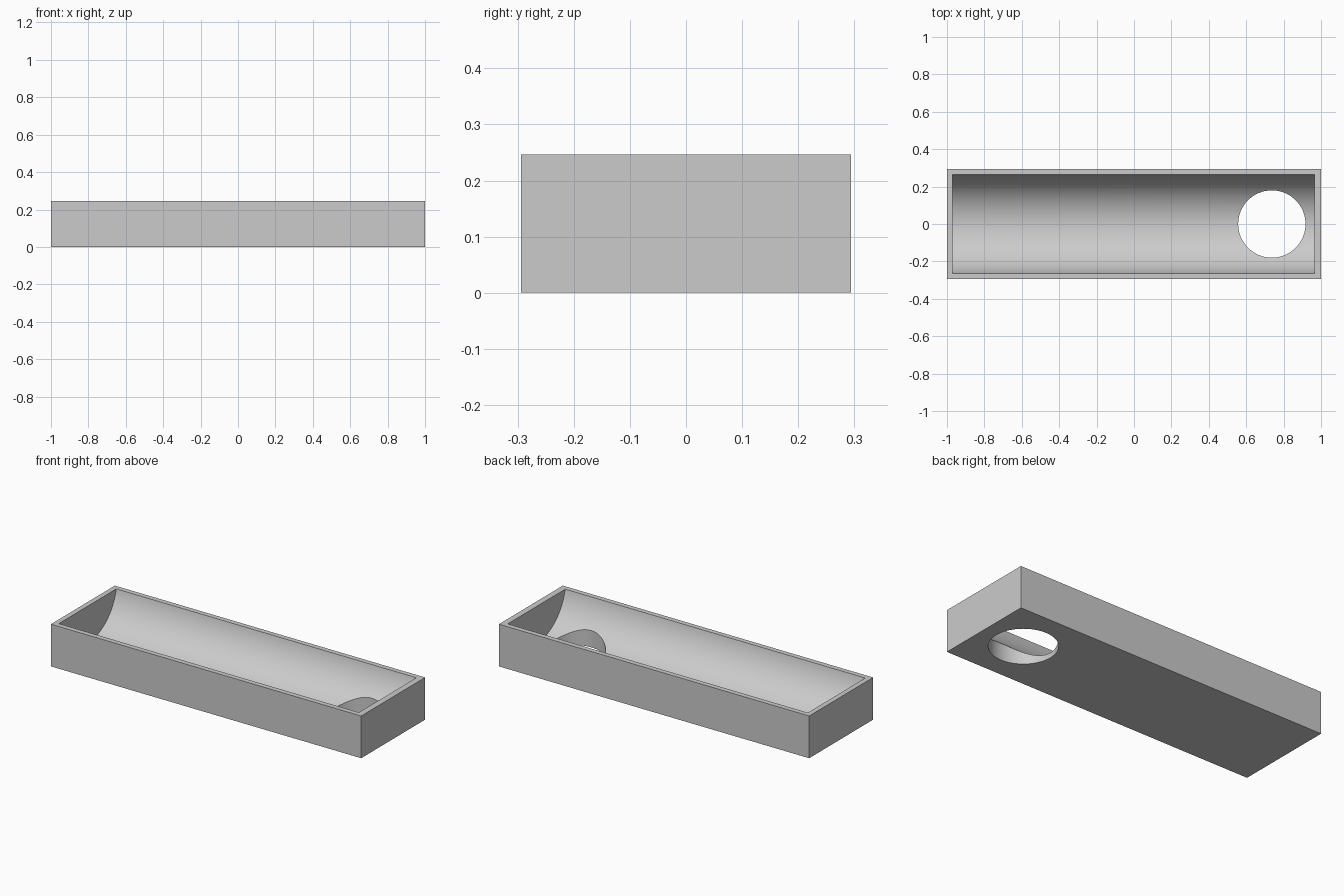
import bpy, bmesh, math

cube = bpy.data.objects.get("Cube")
if cube:
    bpy.data.objects.remove(cube, do_unlink=True)

LENGTH, WIDTH, HEIGHT = 2.0, 0.588, 0.246
WALL = 0.0295
HALF_OPENING = WIDTH / 2 - WALL
TROUGH_ENDS = (-0.97, 0.964)
HOLE_X, HOLE_RADIUS = 0.737, 0.18

grey = bpy.data.materials.new("light grey")
grey.use_nodes = True
colour = (0.6, 0.6, 0.6, 1)
grey.diffuse_color = colour
grey.node_tree.nodes["Principled BSDF"].inputs["Base Color"].default_value = colour


def make_object(name, bm):
    bmesh.ops.recalc_face_normals(bm, faces=bm.faces)
    mesh = bpy.data.meshes.new(name)
    bm.to_mesh(mesh)
    bm.free()
    mesh.materials.append(grey)
    obj = bpy.data.objects.new(name, mesh)
    bpy.context.collection.objects.link(obj)
    return obj


def prism(name, outline, direction):
    """Extrude a closed outline along a direction."""
    bm = bmesh.new()
    face = bm.faces.new([bm.verts.new(p) for p in outline])
    new = bmesh.ops.extrude_face_region(bm, geom=[face])["geom"]
    moved = [v for v in new if isinstance(v, bmesh.types.BMVert)]
    bmesh.ops.translate(bm, verts=moved, vec=direction)
    return make_object(name, bm)


# Solid block for the tray
bm = bmesh.new()
bmesh.ops.create_cube(bm, size=1)
for v in bm.verts:
    v.co = (v.co.x * LENGTH, v.co.y * WIDTH, (v.co.z + 0.5) * HEIGHT)
tray = make_object("tray", bm)

# Rounded trough: arc that meets the rim, carried straight up past it
depth = HEIGHT - WALL
radius = (HALF_OPENING ** 2 + depth ** 2) / (2 * depth)
centre_z = WALL + radius
sweep = math.asin(HALF_OPENING / radius)
if depth > radius:
    sweep = math.pi - sweep
steps = 64
x0, x1 = TROUGH_ENDS
outline = [(x0, -HALF_OPENING, HEIGHT + 0.1)]
for i in range(steps + 1):
    a = sweep * (2 * i / steps - 1)
    outline.append((x0, radius * math.sin(a), centre_z - radius * math.cos(a)))
outline.append((x0, HALF_OPENING, HEIGHT + 0.1))
trough_cutter = prism("trough_cutter", outline, (x1 - x0, 0, 0))

# Round hole through the floor
circle = [(HOLE_X + HOLE_RADIUS * math.cos(math.tau * i / steps),
           HOLE_RADIUS * math.sin(math.tau * i / steps), -0.1) for i in range(steps)]
hole_cutter = prism("hole_cutter", circle, (0, 0, HEIGHT + 0.3))

# Cut, apply and shade
bpy.ops.object.select_all(action="DESELECT")
bpy.context.view_layer.objects.active = tray
tray.select_set(True)
for cutter in (trough_cutter, hole_cutter):
    cutter.hide_render = True
    mod = tray.modifiers.new(cutter.name, "BOOLEAN")
    mod.operation = "DIFFERENCE"
    mod.solver = "EXACT"
    mod.object = cutter
    bpy.ops.object.modifier_apply(modifier=mod.name)
    bpy.data.objects.remove(cutter, do_unlink=True)
bpy.ops.object.shade_smooth_by_angle(angle=math.radians(30))
